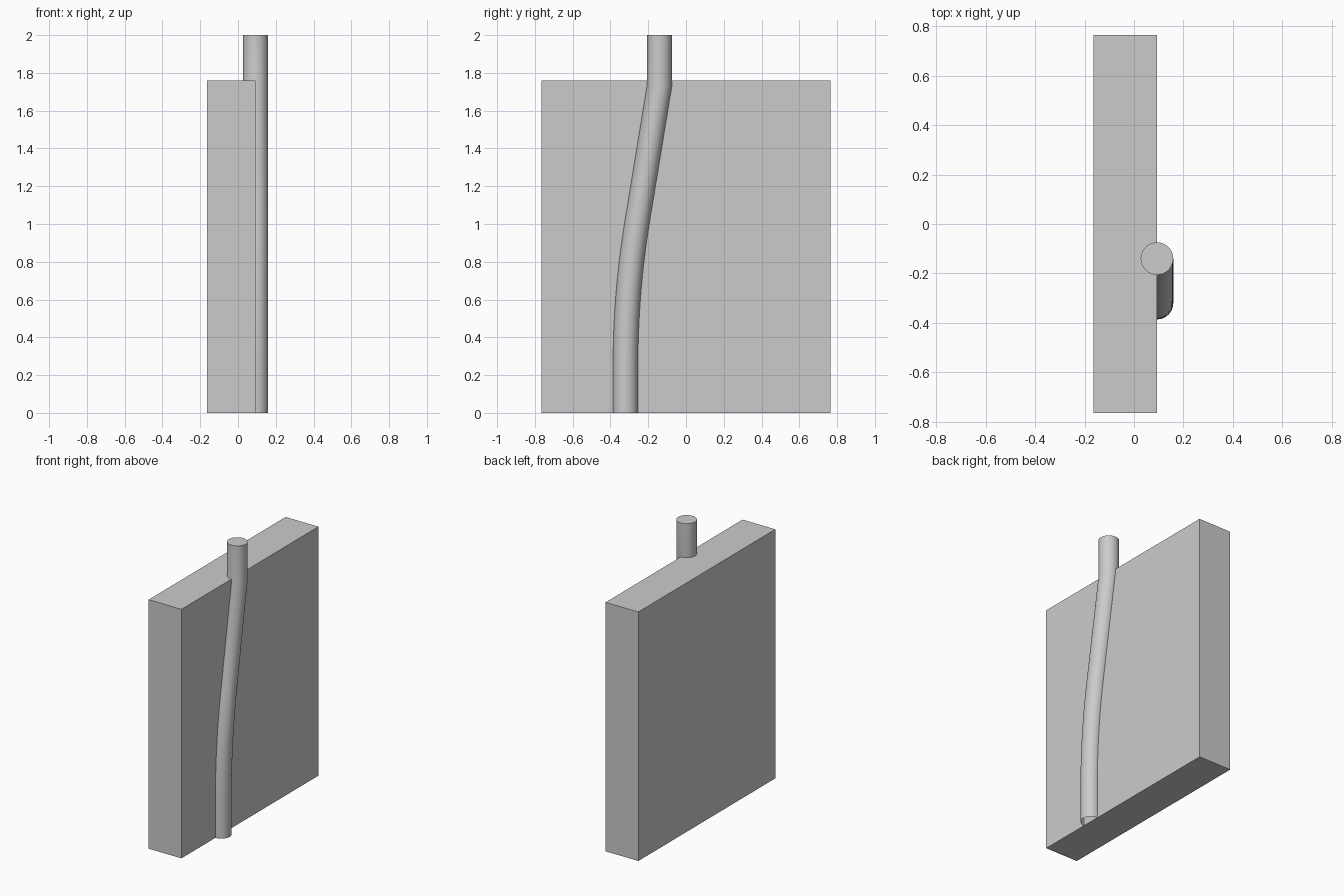
import bpy, bmesh, math

if "Cube" in bpy.data.objects:
    bpy.data.objects.remove(bpy.data.objects["Cube"])

R, SIDES, FACE_X = 0.066, 40, 0.093

# thick upright slab
bpy.ops.mesh.primitive_cube_add(size=1, location=((FACE_X - 0.163) / 2, 0, 0.88))
slab = bpy.context.object
slab.name = "slab"
slab.scale = (FACE_X + 0.163, 1.53, 1.76)
bpy.ops.object.transform_apply(location=False, rotation=False, scale=True)

# pipe centre line (y, z): straight foot, soft bend, slanted run, upright top
a, b, c = (-0.32, 0.26), (-0.32, 0.64), (-0.257, 1.02)
path = [(-0.32, 0.0)]
for i in range(17):
    t = i / 16
    path.append(tuple((1 - t) ** 2 * p + 2 * t * (1 - t) * q + t * t * r
                      for p, q, r in zip(a, b, c)))
path += [(-0.14, 1.735), (-0.14, 2.0)]

# pipe swept along the path, open at the foot and capped at the top
bm = bmesh.new()
rings = []
for y, z in path:
    rings.append([bm.verts.new((FACE_X + R * math.cos(2 * math.pi * k / SIDES),
                                y + R * math.sin(2 * math.pi * k / SIDES), z))
                  for k in range(SIDES)])
for lo, hi in zip(rings, rings[1:]):
    for k in range(SIDES):
        n = (k + 1) % SIDES
        bm.faces.new((lo[k], lo[n], hi[n], hi[k]))
bm.faces.new(rings[-1])
mesh = bpy.data.meshes.new("pipe")
bm.to_mesh(mesh)
bm.free()
pipe = bpy.data.objects.new("pipe", mesh)
bpy.context.collection.objects.link(pipe)

bpy.ops.object.select_all(action='DESELECT')
pipe.select_set(True)
bpy.context.view_layer.objects.active = pipe
bpy.ops.object.shade_smooth_by_angle(angle=math.radians(30))
